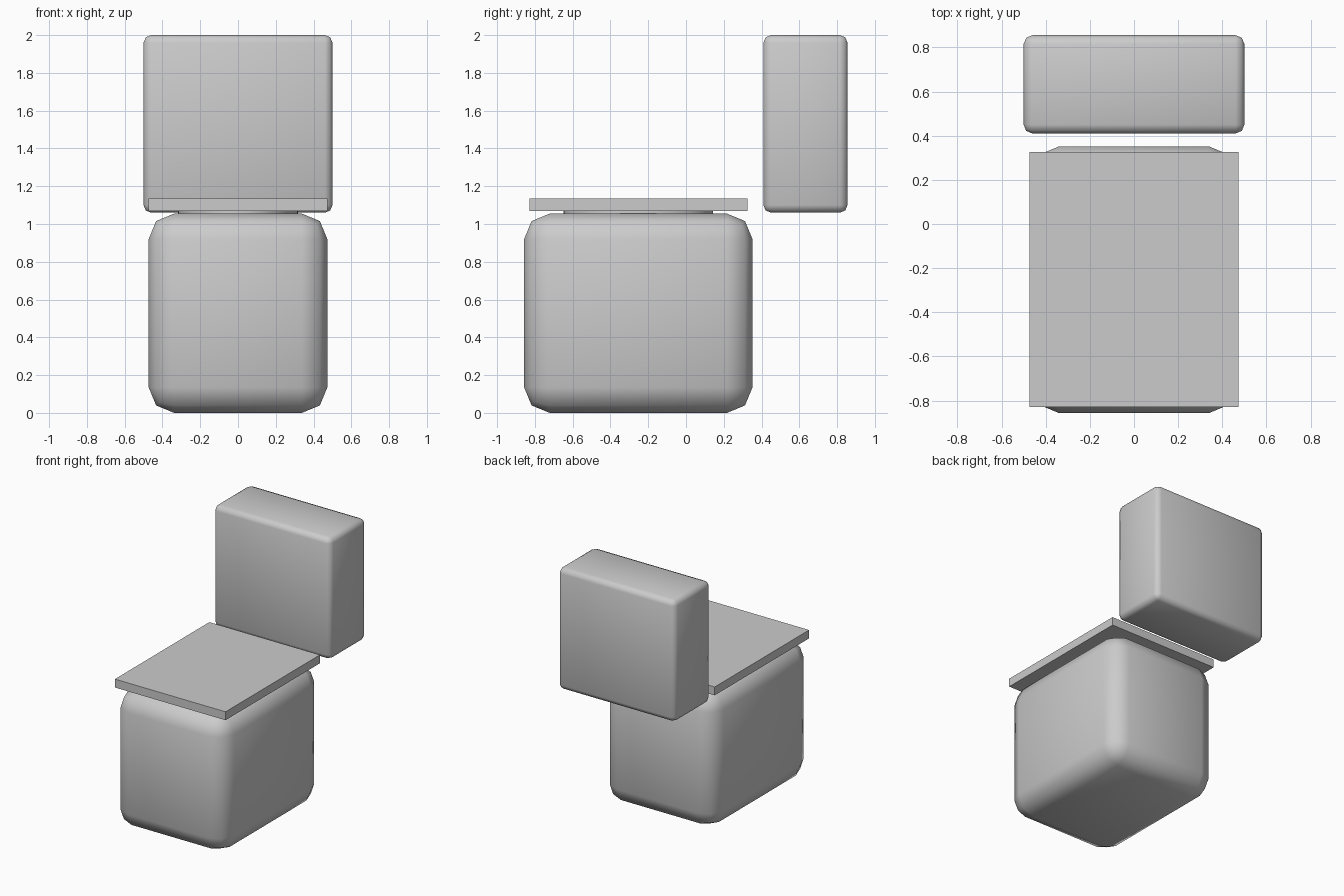
import bpy, math

if "Cube" in bpy.data.objects:
    bpy.data.objects.remove(bpy.data.objects["Cube"])


def block(name, x, y, z, bevel=0.0):
    """Box between the given (min, max) ranges, optionally rounded and smooth."""
    lo, hi = zip(x, y, z)
    bpy.ops.mesh.primitive_cube_add(size=1, location=[(a + b) / 2 for a, b in zip(lo, hi)])
    ob = bpy.context.object
    ob.name = name
    ob.scale = [b - a for a, b in zip(lo, hi)]
    bpy.ops.object.transform_apply(location=False, rotation=False, scale=True)
    if bevel:
        mod = ob.modifiers.new("rounding", "BEVEL")
        mod.width = bevel
        mod.segments = 2
        bpy.ops.object.shade_smooth()
    return ob


# rounded base
block("bowl_base", (-0.473, 0.473), (-0.857, 0.352), (0.0, 1.055), 0.135)

# upright tank behind
block("tank", (-0.5, 0.5), (0.41, 0.855), (1.06, 2.0), 0.04)

# flat lid
block("lid", (-0.473, 0.473), (-0.828, 0.325), (1.07, 1.135))

# thin oval rim between base and lid
bpy.ops.mesh.primitive_cylinder_add(vertices=48, radius=1, depth=1, location=(0, -0.253, 1.061))
rim = bpy.context.object
rim.name = "oval_rim"
rim.scale = (0.318, 0.395, 0.018)
bpy.ops.object.transform_apply(location=False, rotation=False, scale=True)
bpy.ops.object.shade_smooth_by_angle(angle=math.radians(30))
